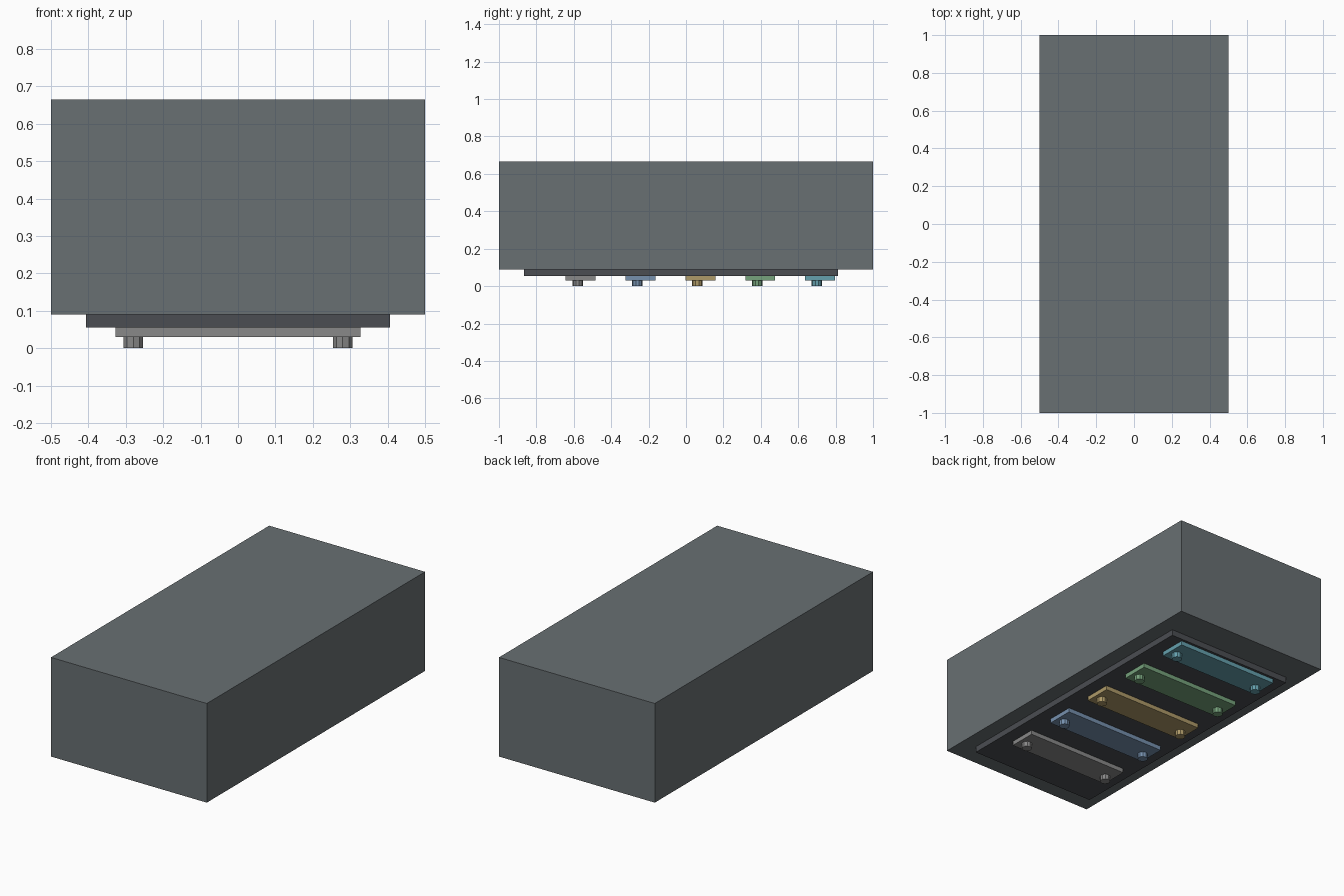
import bpy

if "Cube" in bpy.data.objects:
    bpy.data.objects.remove(bpy.data.objects["Cube"])


def material(name, rgb):
    mat = bpy.data.materials.new(name)
    mat.diffuse_color = (*rgb, 1)
    mat.use_nodes = True
    mat.node_tree.nodes["Principled BSDF"].inputs["Base Color"].default_value = mat.diffuse_color
    return mat


def box(name, x, y, z, mat):
    """Box from (min, max) ranges on each axis."""
    bpy.ops.mesh.primitive_cube_add(size=1, location=[(a + b) / 2 for a, b in (x, y, z)])
    obj = bpy.context.object
    obj.name = name
    obj.scale = [b - a for a, b in (x, y, z)]
    bpy.ops.object.transform_apply(location=False, rotation=False, scale=True)
    obj.data.materials.append(mat)
    return obj


def peg(name, x, y, mat):
    bpy.ops.mesh.primitive_cylinder_add(vertices=10, radius=0.028, depth=0.03,
                                        location=(x, y, 0.015))
    obj = bpy.context.object
    obj.name = name
    obj.data.materials.append(mat)


# Main body and the slightly offset plate beneath it
box("body", (-0.5, 0.5), (-1, 1), (0.09, 0.665), material("slate", (0.14, 0.16, 0.17)))
box("base_plate", (-0.407, 0.407), (-0.865, 0.812), (0.055, 0.09),
    material("charcoal", (0.07, 0.075, 0.085)))

# Five coloured bars, each with a pair of pegs
colours = {
    "grey": (0.25, 0.25, 0.25),
    "blue": (0.18, 0.28, 0.42),
    "gold": (0.42, 0.32, 0.14),
    "green": (0.18, 0.36, 0.20),
    "teal": (0.13, 0.35, 0.42),
}
for i, (label, rgb) in enumerate(colours.items()):
    mat = material(label, rgb)
    y = -0.563 + 0.32 * i
    box(f"{label}_bar", (-0.328, 0.328), (y - 0.08, y + 0.08), (0.03, 0.055), mat)
    for side, x in (("left", -0.28), ("right", 0.28)):
        peg(f"{label}_peg_{side}", x, y - 0.017, mat)
